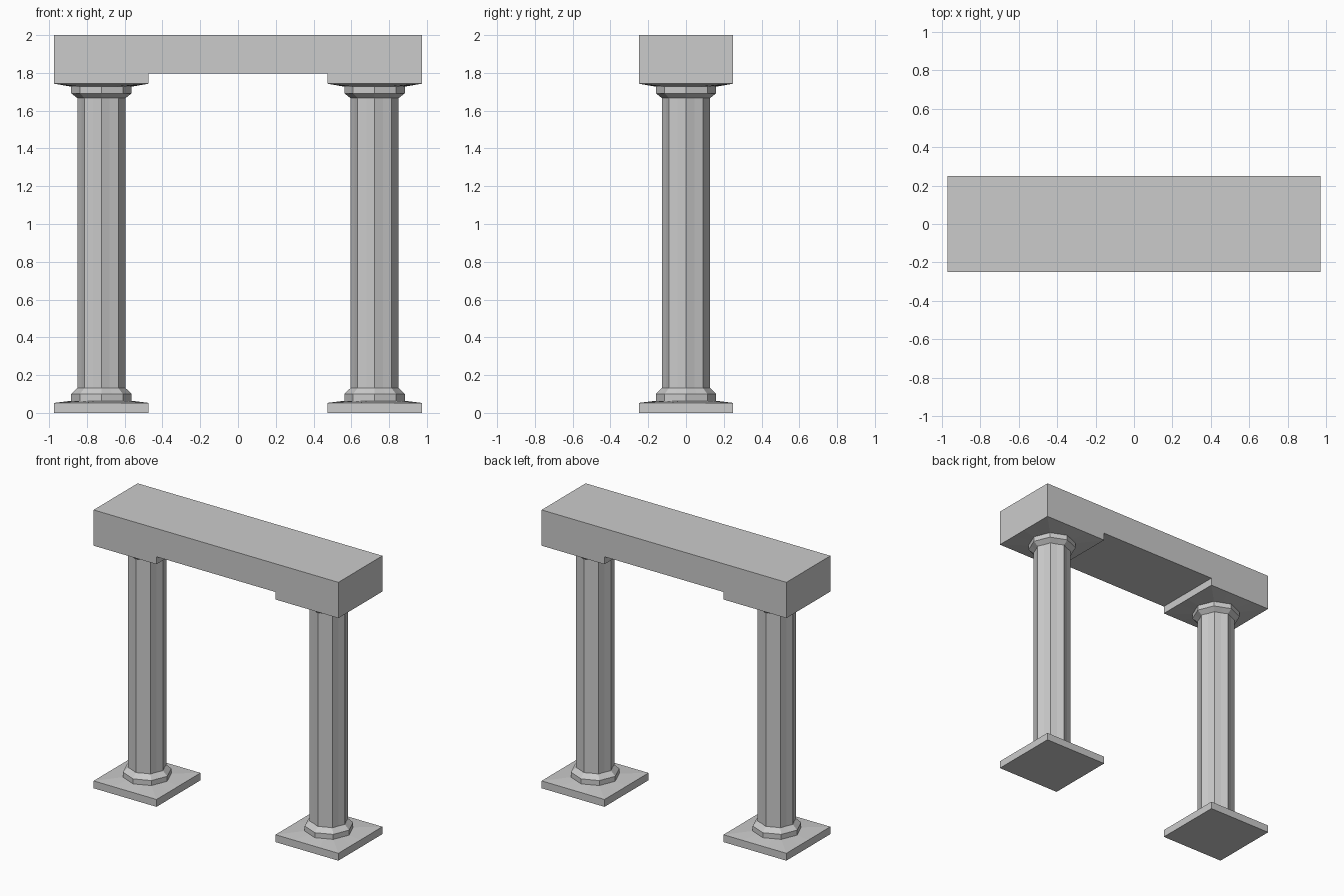
import bpy, bmesh, math

cube = bpy.data.objects.get("Cube")
if cube:
    bpy.data.objects.remove(cube, do_unlink=True)

stone = bpy.data.materials.new("grey stone")
stone.use_nodes = True
stone.diffuse_color = (0.6, 0.6, 0.6, 1)
stone.node_tree.nodes["Principled BSDF"].inputs["Base Color"].default_value = (0.6, 0.6, 0.6, 1)

COLUMN_X = 0.723
PLATE = 0.25
SIDES = 16


def make_object(name, bm):
    bmesh.ops.recalc_face_normals(bm, faces=bm.faces)
    mesh = bpy.data.meshes.new(name)
    bm.to_mesh(mesh)
    bm.free()
    mesh.materials.append(stone)
    obj = bpy.data.objects.new(name, mesh)
    bpy.context.collection.objects.link(obj)
    return obj


# Cross-section radii by step around the column
def square(i):
    a = math.tau * i / SIDES
    return PLATE / max(abs(math.cos(a)), abs(math.sin(a)))


def octagon(i):
    return 0.16 * (math.cos(math.pi / 8) if i % 2 else 1)


def fluted(i):
    return 0.115 if i % 2 else 0.127


def loft(name, x, sections):
    bm = bmesh.new()
    rings = []
    for z, radius in sections:
        rings.append([bm.verts.new((x + radius(i) * math.cos(math.tau * i / SIDES),
                                    radius(i) * math.sin(math.tau * i / SIDES), z))
                      for i in range(SIDES)])
    for low, high in zip(rings, rings[1:]):
        for i in range(SIDES):
            j = (i + 1) % SIDES
            bm.faces.new((low[i], low[j], high[j], high[i]))
    bm.faces.new(rings[0])
    bm.faces.new(rings[-1])
    return make_object(name, bm)


# Columns: square foot, octagonal collar, fluted shaft, octagonal collar
for side, x in (("left", COLUMN_X), ("right", -COLUMN_X)):
    loft(side + "_column", x, [
        (0, square), (0.053, square), (0.064, octagon), (0.1, octagon),
        (0.132, fluted), (1.666, fluted), (1.692, octagon),
        (1.727, octagon), (1.743, square)])

# Lintel: stepped profile extruded from front to back
end, step = COLUMN_X + PLATE, COLUMN_X - PLATE
half = [(step, 1.797), (step, 1.743), (end, 1.743), (end, 2)]
profile = half + [(-x, z) for x, z in reversed(half)]
bm = bmesh.new()
face = bm.faces.new([bm.verts.new((x, -PLATE, z)) for x, z in profile])
result = bmesh.ops.extrude_face_region(bm, geom=[face])
back = [v for v in result["geom"] if isinstance(v, bmesh.types.BMVert)]
bmesh.ops.translate(bm, verts=back, vec=(0, 2 * PLATE, 0))
make_object("lintel", bm)
